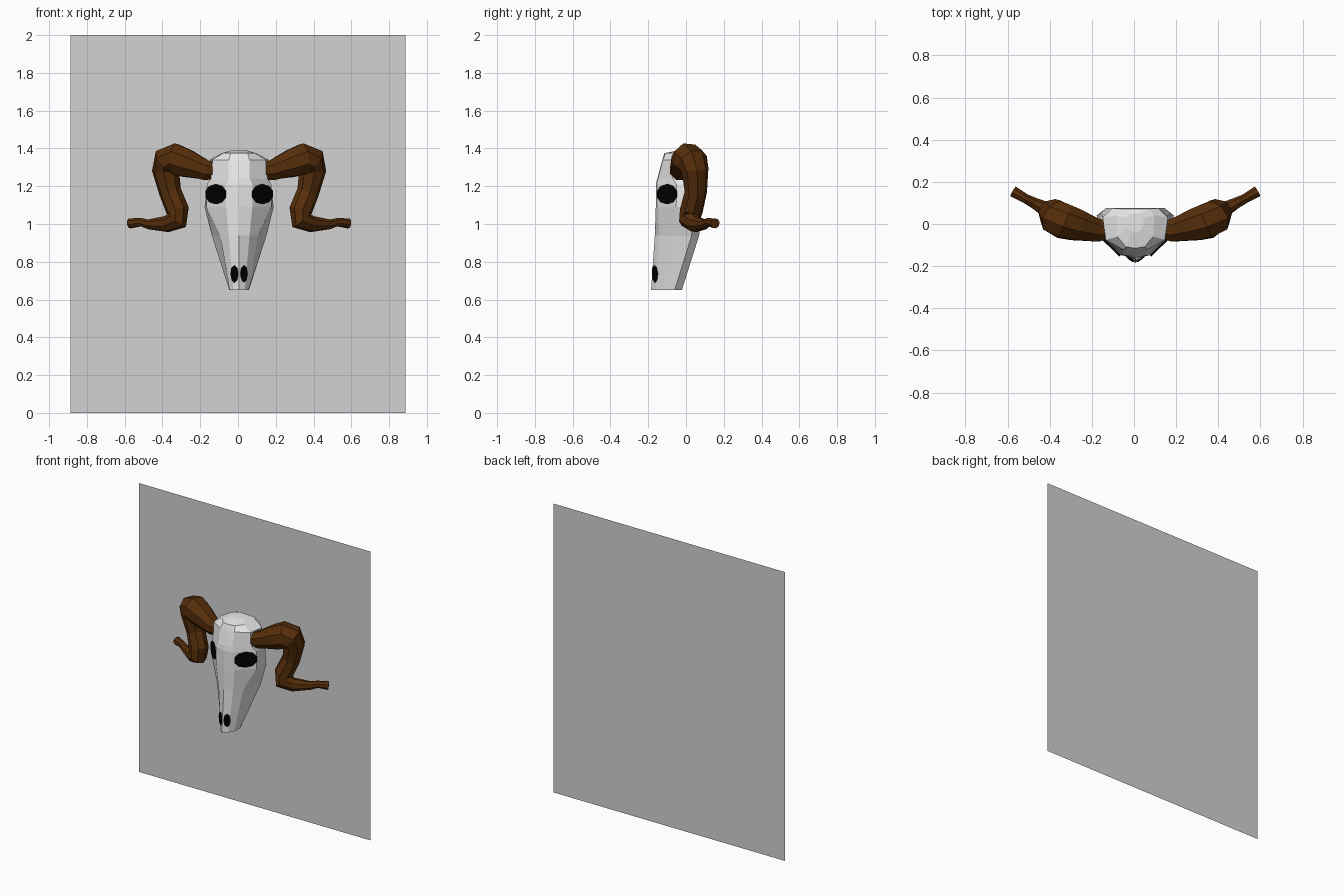
import bpy, bmesh, math
from mathutils import Vector, Matrix

if "Cube" in bpy.data.objects:
    bpy.data.objects.remove(bpy.data.objects["Cube"])

CX = 0.006  # skull sits a hair right of the panel centre


def material(name, rgb):
    m = bpy.data.materials.new(name)
    m.diffuse_color = (*rgb, 1)
    m.use_nodes = True
    m.node_tree.nodes["Principled BSDF"].inputs["Base Color"].default_value = m.diffuse_color
    return m


bone = material("bone", (0.8, 0.8, 0.8))
brown = material("horn_brown", (0.093, 0.027, 0.003))
black = material("socket_black", (0.0005, 0.0005, 0.0005))
grey = material("panel_grey", (0.65, 0.65, 0.65))


def finish(name, bm, mat):
    bmesh.ops.recalc_face_normals(bm, faces=bm.faces)
    me = bpy.data.meshes.new(name)
    bm.to_mesh(me)
    bm.free()
    me.materials.append(mat)
    ob = bpy.data.objects.new(name, me)
    bpy.context.collection.objects.link(ob)
    return ob


def loft(name, rings, mat):
    """Skin equal-length rings of points and cap both ends."""
    bm = bmesh.new()
    vs = [[bm.verts.new(p) for p in r] for r in rings]
    n = len(vs[0])
    for lo, hi in zip(vs, vs[1:]):
        for i in range(n):
            j = (i + 1) % n
            bm.faces.new((lo[i], lo[j], hi[j], hi[i]))
    bm.faces.new(vs[0][::-1])
    bm.faces.new(vs[-1])
    return finish(name, bm, mat)


# Skull: each level is z, front ridge y, then half outline (x, y) front to back
levels = [
    (0.650, -.185, [(.030, -.158), (.050, -.120), (.052, -.060), (.038, -.022)]),
    (0.940, -.165, [(.055, -.142), (.100, -.095), (.145, .030), (.100, .070)]),
    (1.090, -.160, [(.070, -.148), (.172, -.052), (.183, .040), (.140, .075)]),
    (1.210, -.160, [(.070, -.148), (.170, -.050), (.165, .050), (.120, .076)]),
    (1.240, -.152, [(.055, -.148), (.150, -.070), (.155, .045), (.110, .076)]),
    (1.340, -.125, [(.055, -.123), (.140, -.075), (.155, .030), (.110, .075)]),
    (1.375, -.115, [(.045, -.108), (.085, -.060), (.090, .040), (.070, .072)]),
    (1.390, -.040, [(.020, -.035), (.040, -.010), (.040, .030), (.020, .050)]),
]
loft("skull", [[(CX, ridge, z)] + [(CX + x, y, z) for x, y in half]
               + [(CX - x, y, z) for x, y in half[::-1]]
               for z, ridge, half in levels], bone)

# Horns: centre line x, y, z and radius
path = [
    (.140, -.028, 1.282, .050), (.175, -.030, 1.285, .058),
    (.205, -.025, 1.296, .062), (.280, -.005, 1.322, .080),
    (.338, .012, 1.343, .088), (.376, .032, 1.330, .086),
    (.390, .048, 1.285, .072), (.365, .052, 1.170, .060),
    (.325, .028, 1.070, .062), (.325, .020, 1.022, .058),
    (.385, .048, .999, .044), (.480, .100, .998, .027),
    (.520, .120, 1.010, .023), (.580, .155, 1.003, .027),
]


def horn(name, side, sides=8):
    pts = [Vector((side * x, y, z)) for x, y, z, r in path]
    ref = Vector((0, -1, 0))
    rings = []
    for i, p in enumerate(pts):
        t = (pts[min(i + 1, len(pts) - 1)] - pts[max(i - 1, 0)]).normalized()
        ref = (ref - t * ref.dot(t)).normalized()
        other = t.cross(ref)
        ring = []
        for k in range(sides):
            a = 2 * math.pi * (k + .5) / sides
            ring.append(p + Vector((CX, 0, 0))
                        + (ref * math.cos(a) + other * math.sin(a)) * path[i][3])
        rings.append(ring)
    loft(name, rings, brown)


def plate(name, centre, normal, half_w, half_h, sides):
    """Thin upright oval lying on the skull surface."""
    n = Vector(normal).normalized()
    right = Vector((0, 0, 1)).cross(n).normalized()
    up = n.cross(right)
    rot = Matrix((right * half_w, up * half_h, n)).transposed().to_4x4()
    bm = bmesh.new()
    bmesh.ops.create_cone(bm, cap_ends=True, segments=sides, radius1=1, radius2=1,
                          depth=.009, matrix=Matrix.Translation(centre) @ rot)
    finish(name, bm, black)


for side, label in ((-1, "left"), (1, "right")):
    horn(label + "_horn", side)
    # Eye sockets and nostrils
    plate(label + "_eye_socket", (CX + side * .124, -.101, 1.158),
          (side * .69, -.72, 0), .076, .053, 10)
    plate(label + "_nostril", (CX + side * .025, -.164, .735),
          (side * .6, -.8, -.05), .023, .046, 8)

# Wall panel behind everything
bm = bmesh.new()
bm.faces.new([bm.verts.new(p) for p in
              ((-.887, .185, 0), (.887, .185, 0), (.887, .185, 2), (-.887, .185, 2))])
finish("wall_panel", bm, grey)
